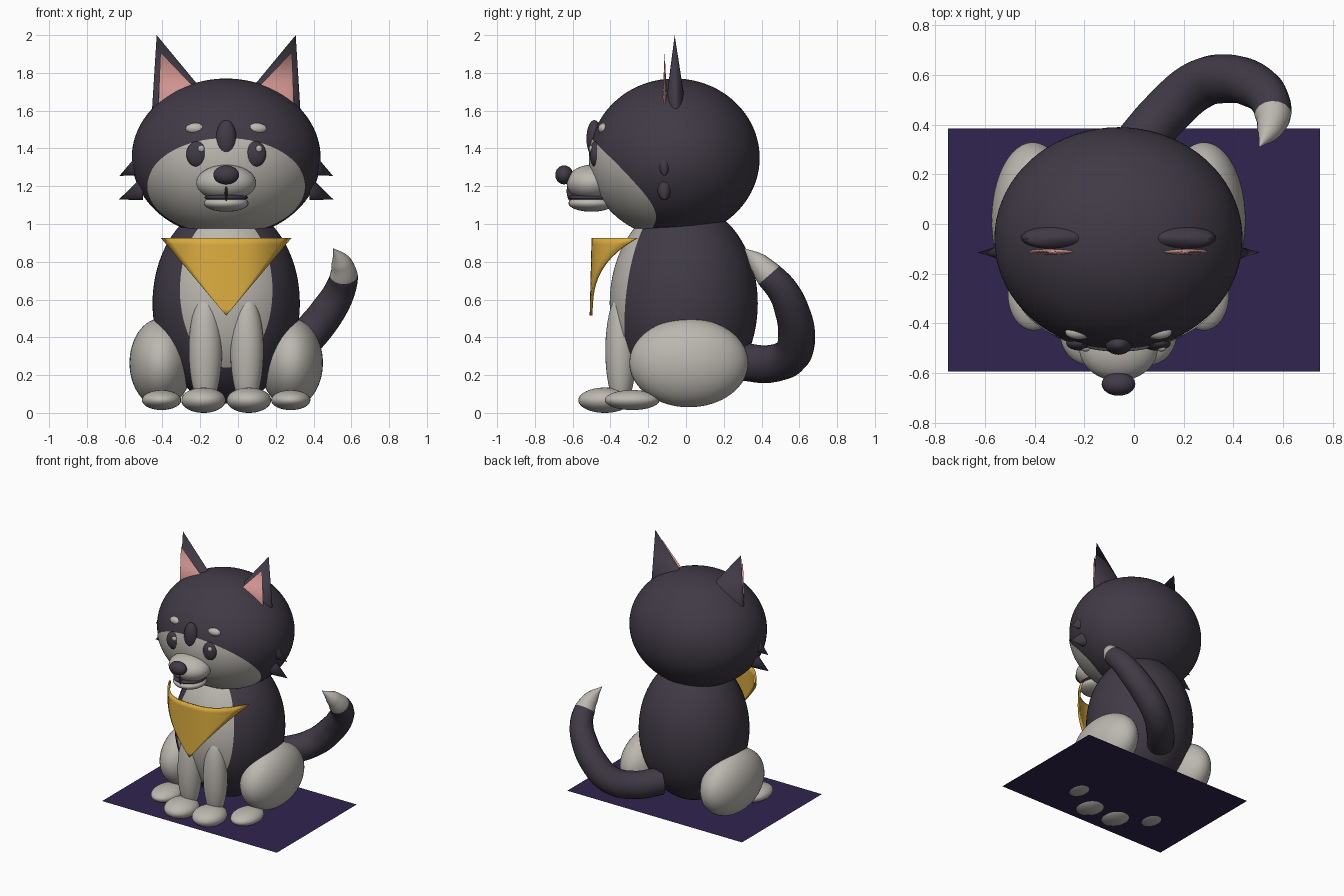
import bpy, bmesh
from math import sin, cos, tau, sqrt
from mathutils import Vector, Matrix

cube = bpy.data.objects.get("Cube")
if cube:
    bpy.data.objects.remove(cube)

CX = -0.0625  # centre line of the animal


def material(name, rgb):
    m = bpy.data.materials.new(name)
    m.use_nodes = True
    color = (*rgb, 1)
    m.diffuse_color = color
    bsdf = m.node_tree.nodes["Principled BSDF"]
    bsdf.inputs["Base Color"].default_value = color
    bsdf.inputs["Roughness"].default_value = 0.8
    return m


DARK = material("dark fur", (0.052, 0.042, 0.06))
PALE = material("pale fur", (0.5, 0.475, 0.435))
PINK = material("ear pink", (0.62, 0.29, 0.27))
GOLD = material("bandana gold", (0.72, 0.42, 0.05))
MAT = material("mat purple", (0.03, 0.018, 0.08))


def finish(name, bm, mat, smooth=True):
    mesh = bpy.data.meshes.new(name)
    for f in bm.faces:
        f.smooth = smooth
    bm.to_mesh(mesh)
    bm.free()
    mesh.materials.append(mat)
    ob = bpy.data.objects.new(name, mesh)
    bpy.context.collection.objects.link(ob)
    return ob


def ellipsoid(name, loc, radii, mat, seg=32):
    """Ellipsoid; x is measured from the centre line."""
    bm = bmesh.new()
    place = Matrix.Translation((CX + loc[0], loc[1], loc[2])) @ Matrix.Diagonal((*radii, 1))
    bmesh.ops.create_uvsphere(bm, u_segments=seg, v_segments=seg * 2 // 3, radius=1, matrix=place)
    return finish(name, bm, mat)


def spike(name, base, u, v, tip, mat, seg=32):
    """Skewed cone over the ellipse spanned by u and v."""
    bm = bmesh.new()
    base, u, v = Vector(base), Vector(u), Vector(v)
    shift = Vector((CX, 0, 0))
    ring = [bm.verts.new(shift + base + u * cos(tau * i / seg) + v * sin(tau * i / seg))
            for i in range(seg)]
    apex = bm.verts.new(shift + Vector(tip))
    for i in range(seg):
        bm.faces.new((ring[i], ring[(i + 1) % seg], apex))
    bm.faces.new(ring[::-1])
    bmesh.ops.recalc_face_normals(bm, faces=bm.faces)
    ob = finish(name, bm, mat)
    for p in ob.data.polygons:
        p.use_smooth = len(p.vertices) == 3
    return ob


def front_patch(name, loc, radii, z, rx, rz, mat, rings=20, seg=64):
    """Elliptical marking laid over the front of an ellipsoid."""
    bm = bmesh.new()
    a, b, c = (r * 1.01 for r in radii)

    def point(rho, ang):
        x, h = rx * rho * cos(ang), z + rz * rho * sin(ang)
        depth = sqrt(max(0.01, 1 - (x / a) ** 2 - ((h - loc[2]) / c) ** 2))
        return bm.verts.new((CX + x, loc[1] - b * depth, h))

    prev = None
    centre = point(0, 0)
    for k in range(1, rings + 1):
        ring = [point(sin(tau / 4 * k / rings), tau * i / seg) for i in range(seg)]
        for i in range(seg):
            j = (i + 1) % seg
            if prev:
                bm.faces.new((prev[i], ring[i], ring[j], prev[j]))
            else:
                bm.faces.new((centre, ring[i], ring[j]))
        prev = ring
    return finish(name, bm, mat)


# Floor mat
bm = bmesh.new()
bm.faces.new([bm.verts.new(p) for p in
              ((-.75, -.595, .025), (.75, -.595, .025), (.75, .385, .025), (-.75, .385, .025))])
finish("floor_mat", bm, MAT, False)

# Body and head with pale markings
body = ((0, -.01, .58), (.39, .39, .53))
head = ((0, -.06, 1.35), (.5, .45, .42))
ellipsoid("body", *body, DARK, 64)
ellipsoid("head", *head, DARK, 72)
front_patch("chest_marking", *body, .65, .245, .41, PALE)
front_patch("face_marking", *head, 1.2, .42, .255, PALE)

# Paired parts
for side, s in (("right", -1), ("left", 1)):
    ellipsoid(side + "_thigh", (s * .345, .015, .265), (.167, .315, .235), PALE, 48)
    ellipsoid(side + "_front_leg", (s * .11, -.345, .33), (.088, .082, .3), PALE)
    ellipsoid(side + "_front_paw", (s * .12, -.43, .067), (.118, .14, .067), PALE)
    ellipsoid(side + "_rear_paw", (s * .342, -.285, .068), (.104, .145, .053), PALE)
    ellipsoid(side + "_eye", (s * .153, -.48, 1.37), (.058, .03, .068), DARK)
    ellipsoid(side + "_eye_glint", (s * .153 + .02, -.502, 1.398), (.018, .012, .018), PALE, 16)
    ellipsoid(side + "_brow", (s * .16, -.435, 1.505), (.055, .03, .03), PALE)
    spike(side + "_ear", (s * .215, -.055, 1.6), (.178, 0, 0), (0, .057, 0),
          (s * .368, -.06, 2.0), DARK)
    spike(side + "_inner_ear", (s * .215, -.112, 1.62), (.145, 0, 0), (0, .014, 0),
          (s * .348, -.113, 1.91), PINK)
    spike(side + "_upper_cheek_tuft", (s * .465, -.115, 1.315), (0, .032, 0), (0, 0, .058),
          (s * .565, -.115, 1.255), DARK, 16)
    spike(side + "_lower_cheek_tuft", (s * .44, -.115, 1.19), (0, .038, 0), (0, 0, .064),
          (s * .568, -.115, 1.13), DARK, 16)

# Muzzle
ellipsoid("muzzle", (0, -.5, 1.218), (.158, .132, .095), PALE, 48)
ellipsoid("lower_jaw", (0, -.5, 1.11), (.118, .122, .045), PALE)
ellipsoid("mouth", (0, -.5, 1.14), (.115, .124, .022), DARK)
ellipsoid("lip_line", (0, -.61, 1.175), (.008, .022, .055), DARK, 16)
ellipsoid("nose", (0, -.645, 1.26), (.068, .047, .05), DARK)
ellipsoid("forehead_mark", (0, -.485, 1.452), (.054, .042, .098), DARK)

# Bandana: a triangle wrapped around the chest
bm = bmesh.new()
cols, rows = 16, 12
grid = []
for r in range(rows + 1):
    t = r / rows
    row = []
    for c in range(cols + 1):
        off = (2 * c / cols - 1) * (1 - t)
        row.append(bm.verts.new((CX + .345 * off, -.5 + .235 * abs(off) ** 3 - .01 * t,
                                 .925 - .41 * t)))
    grid.append(row)
for r in range(rows):
    for c in range(cols):
        bm.faces.new((grid[r][c], grid[r + 1][c], grid[r + 1][c + 1], grid[r][c + 1]))
bmesh.ops.remove_doubles(bm, verts=bm.verts, dist=.0005)
bandana = finish("bandana", bm, GOLD)
solid = bandana.modifiers.new("thickness", "SOLIDIFY")
solid.thickness = .015

# Tail: tapered curve with a pale tip
path = [(0, .3, .27, .1), (.13, .45, .26, .1), (.26, .56, .31, .1), (.38, .585, .42, .098),
        (.48, .56, .545, .092), (.54, .51, .65, .082), (.56, .44, .73, .074),
        (.545, .38, .8, .052), (.505, .31, .87, .002)]
curve = bpy.data.curves.new("tail_path", "CURVE")
curve.dimensions = "3D"
curve.bevel_depth = 1
curve.bevel_resolution = 6
curve.resolution_u = 8
curve.use_fill_caps = True
spline = curve.splines.new("BEZIER")
spline.bezier_points.add(len(path) - 1)
for p, (x, y, z, r) in zip(spline.bezier_points, path):
    p.co = (x, y, z)
    p.radius = r
    p.handle_left_type = p.handle_right_type = "AUTO"
tail_path = bpy.data.objects.new("tail_path", curve)
bpy.context.collection.objects.link(tail_path)
bpy.context.view_layer.update()
graph = bpy.context.evaluated_depsgraph_get()
mesh = bpy.data.meshes.new_from_object(tail_path.evaluated_get(graph))
bpy.data.objects.remove(tail_path)
mesh.materials.clear()
mesh.materials.append(DARK)
mesh.materials.append(PALE)
tip_start, tip_dir = Vector(path[6][:3]), Vector((0, -.13, .15))
for p in mesh.polygons:
    p.use_smooth = True
    p.material_index = int((p.center - tip_start).dot(tip_dir) > 0)
tail = bpy.data.objects.new("tail", mesh)
bpy.context.collection.objects.link(tail)
